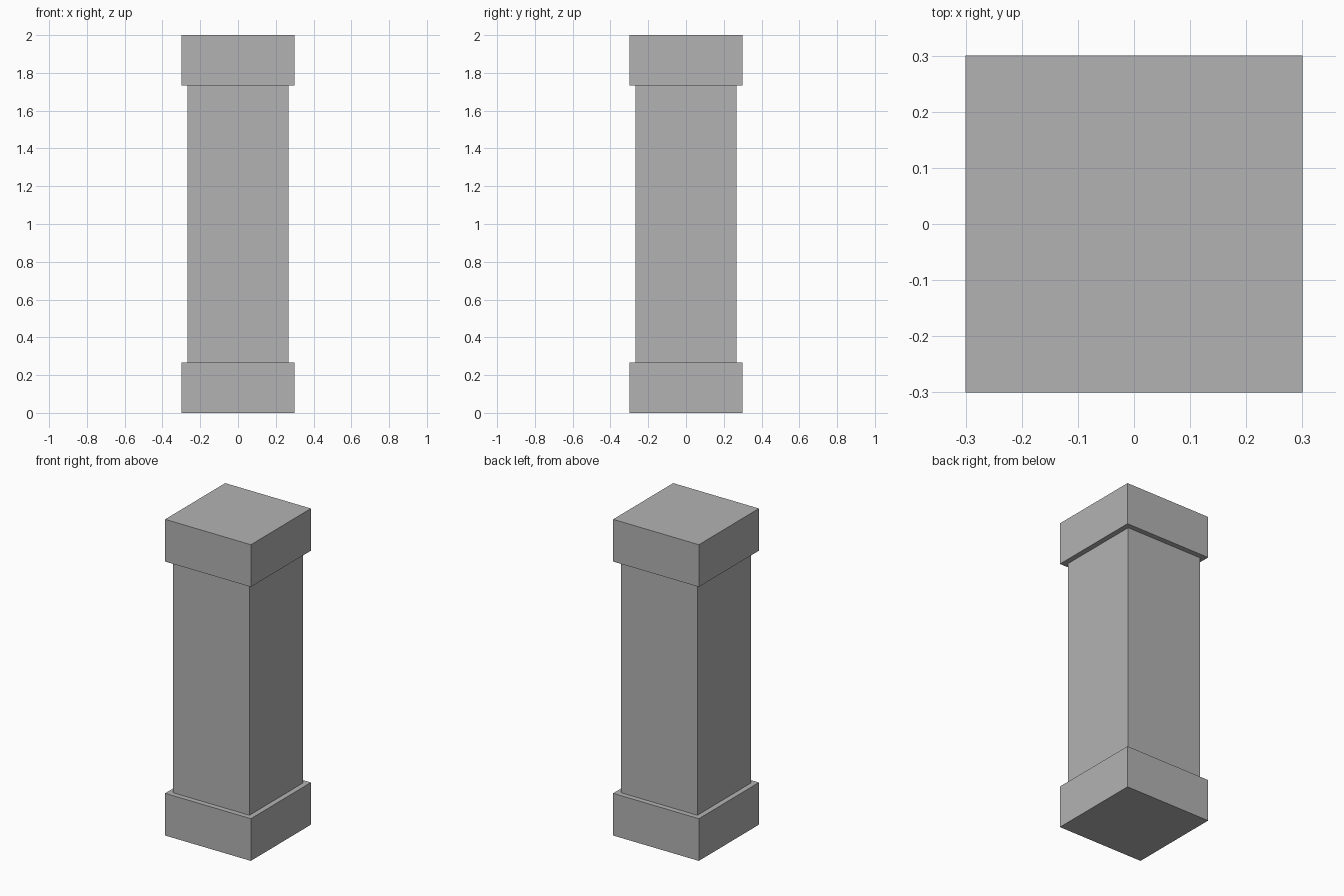
import bpy

cube = bpy.data.objects.get("Cube")
if cube:
    bpy.data.objects.remove(cube, do_unlink=True)

HEIGHT = 2.0
BLOCK_WIDTH, BLOCK_HEIGHT = 0.6, 0.267
SHAFT_WIDTH = 0.534

# Single stone colour
stone = bpy.data.materials.new("stone grey")
stone.use_nodes = True
colour = (0.45, 0.45, 0.45, 1.0)
stone.diffuse_color = colour
stone.node_tree.nodes["Principled BSDF"].inputs["Base Color"].default_value = colour


def square_block(name, width, bottom, top):
    bpy.ops.mesh.primitive_cube_add(size=1, location=(0, 0, (bottom + top) / 2))
    block = bpy.context.object
    block.name = name
    block.scale = (width, width, top - bottom)
    bpy.ops.object.transform_apply(location=False, rotation=False, scale=True)
    block.data.materials.append(stone)
    return block


# Base, shaft and cap of the pillar
square_block("pillar_base", BLOCK_WIDTH, 0, BLOCK_HEIGHT)
square_block("pillar_shaft", SHAFT_WIDTH, BLOCK_HEIGHT, HEIGHT - BLOCK_HEIGHT)
square_block("pillar_cap", BLOCK_WIDTH, HEIGHT - BLOCK_HEIGHT, HEIGHT)
